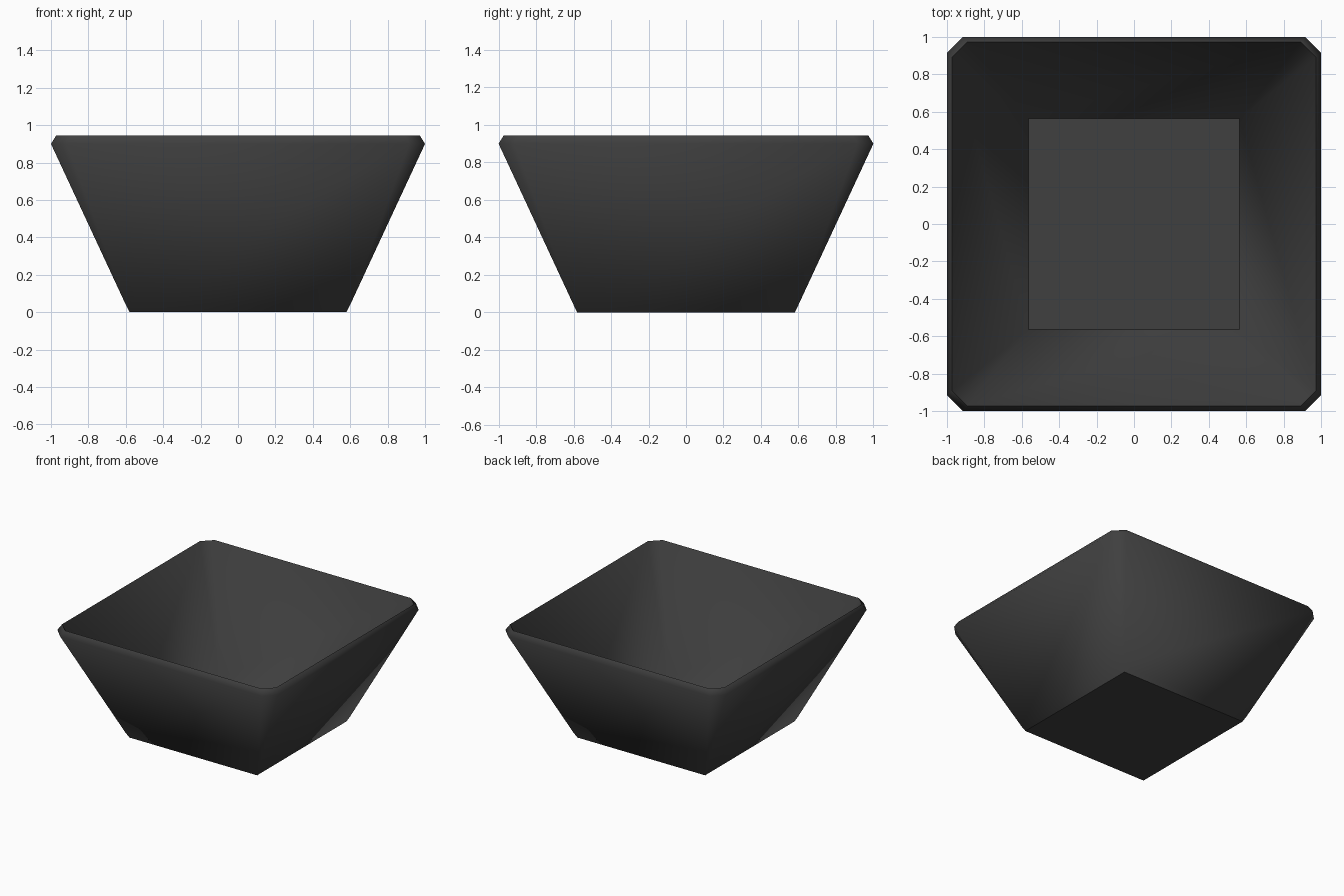
import bpy
import bmesh
from mathutils import Matrix

cube = bpy.data.objects.get("Cube")
if cube:
    bpy.data.objects.remove(cube, do_unlink=True)

# Dark matte material
charcoal = bpy.data.materials.new("charcoal")
charcoal.use_nodes = True
colour = (0.05, 0.05, 0.05, 1)
charcoal.diffuse_color = colour
charcoal.node_tree.nodes["Principled BSDF"].inputs["Base Color"].default_value = colour

bm = bmesh.new()


def square_ring(half, cut, z):
    """Square outline as four corner pairs; a cut of zero shares one vertex per corner."""
    pairs = []
    for quarter in range(4):
        turn = Matrix.Rotation(quarter * 1.5707963, 3, 'Z')
        start = bm.verts.new(turn @ Matrix.Translation((half, half - cut, z)).translation)
        end = start
        if cut:
            end = bm.verts.new(turn @ Matrix.Translation((half - cut, half, z)).translation)
        pairs.append((start, end))
    return pairs


def add_face(verts):
    unique = list(dict.fromkeys(verts))
    if len(unique) > 2:
        bm.faces.new(unique).smooth = True


def bridge(low, high):
    """Join two rings with four sides and, where cut, four corner faces."""
    for i in range(4):
        j = (i + 1) % 4
        add_face([low[i][0], low[i][1], high[i][1], high[i][0]])
        add_face([low[i][1], low[j][0], high[j][0], high[i][1]])


def cap(ring):
    bm.faces.new([pair[0] for pair in ring]).smooth = True


def crease(ring):
    """Keep the shading sharp all around a ring."""
    loop = [v for pair in ring for v in pair]
    for a, b in zip(loop, loop[1:] + loop[:1]):
        edge = bm.edges.get((a, b)) if a != b else None
        if edge:
            edge.smooth = False


# Outside from the base up, over the rim, then down to the inner floor
base = square_ring(0.58, 0, 0)
foot = square_ring(0.60, 0, 0.04)
shoulder = square_ring(1.0, 0.085, 0.90)
rim = square_ring(0.972, 0.08, 0.945)
floor = square_ring(0.565, 0, 0.05)
rings = [base, foot, shoulder, rim, floor]
for low, high in zip(rings, rings[1:]):
    bridge(low, high)
cap(base)
cap(floor)
for ring in (base, rim, floor):
    crease(ring)
bmesh.ops.recalc_face_normals(bm, faces=bm.faces)

mesh = bpy.data.meshes.new("square_bowl")
bm.to_mesh(mesh)
bm.free()
mesh.materials.append(charcoal)
bowl = bpy.data.objects.new("square_bowl", mesh)
bpy.context.collection.objects.link(bowl)
